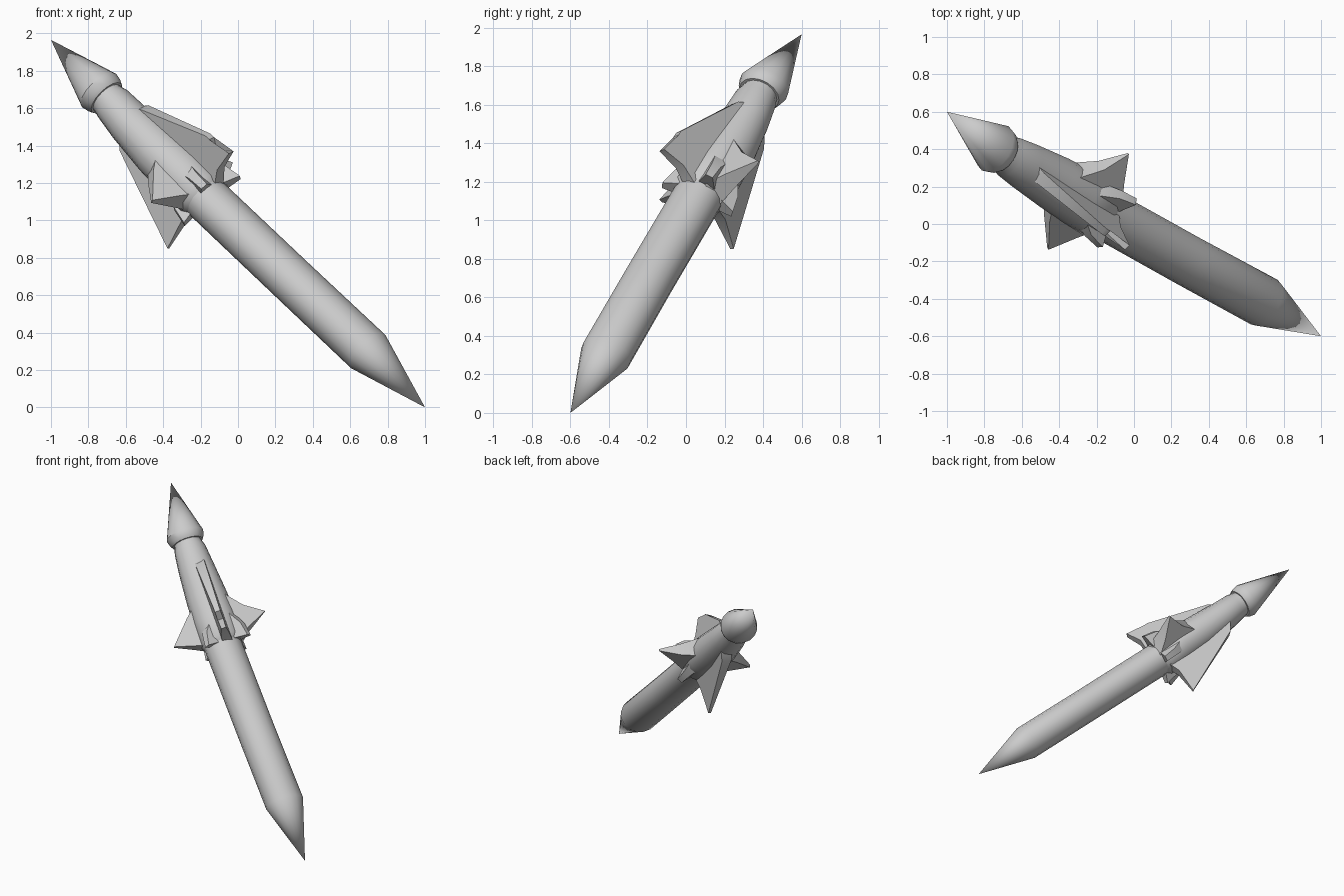
import bpy, bmesh, math
from mathutils import Vector

if "Cube" in bpy.data.objects:
    bpy.data.objects.remove(bpy.data.objects["Cube"])

# Slanted frame: long axis from lower tip to nose tip, plus sideways and upward directions
A, B = Vector((1, -0.6, 0)), Vector((-1, 0.6, 1.965))
D = (B - A).normalized()
S = D.cross(Vector((0, 0, 1))).normalized()
U = S.cross(D).normalized()

grey = bpy.data.materials.new("light grey")
grey.diffuse_color = (0.6, 0.6, 0.6, 1)
grey.use_nodes = True
grey.node_tree.nodes["Principled BSDF"].inputs["Base Color"].default_value = grey.diffuse_color


def pos(t, s, u):
    return A + (B - A) * t + S * s + U * u


def finish(name, bm, angle=35):
    bmesh.ops.recalc_face_normals(bm, faces=bm.faces)
    me = bpy.data.meshes.new(name)
    bm.to_mesh(me)
    bm.free()
    me.materials.append(grey)
    ob = bpy.data.objects.new(name, me)
    bpy.context.collection.objects.link(ob)
    bpy.ops.object.select_all(action='DESELECT')
    ob.select_set(True)
    bpy.context.view_layer.objects.active = ob
    bpy.ops.object.shade_smooth_by_angle(angle=math.radians(angle))


def lathe(name, rings, n=16):
    """Rings of (t, centre s, centre u, radius s, radius u); zero radius makes a tip."""
    bm = bmesh.new()
    loops = []
    for t, cs, cu, rs, ru in rings:
        if rs == 0:
            loops.append([bm.verts.new(pos(t, cs, cu))])
        else:
            loops.append([bm.verts.new(pos(t, cs + rs * math.cos(k * math.tau / n),
                                           cu + ru * math.sin(k * math.tau / n))) for k in range(n)])
    for a, b in zip(loops, loops[1:]):
        for k in range(n):
            j = (k + 1) % n
            quad = [a[k % len(a)], a[j % len(a)], b[j % len(b)], b[k % len(b)]]
            bm.faces.new(list(dict.fromkeys(quad)))
    for end in (loops[0], loops[-1]):
        if len(end) > 2:
            bm.faces.new(end)
    finish(name, bm)


def blade(name, outline, deg, root, tip):
    """Fin from (t, radius) outline, half thickness shrinking from root to tip."""
    a = math.radians(deg)
    ca, sa = math.cos(a), math.sin(a)
    top = max(r for _, r in outline)
    bm = bmesh.new()
    sides = []
    for sign in (-1, 1):
        vs = []
        for t, r in outline:
            h = sign * (root + (tip - root) * r / top)
            vs.append(bm.verts.new(pos(t, r * ca - h * sa, r * sa + h * ca)))
        sides.append(vs)
    n = len(outline)
    for k in range(n):
        j = (k + 1) % n
        bm.faces.new([sides[0][k], sides[0][j], sides[1][j], sides[1][k]])
    caps = [bm.faces.new(v) for v in sides]
    bmesh.ops.triangulate(bm, faces=caps)
    finish(name, bm, 40)


# Long lower shaft with pointed end
lathe("lower_shaft", [(0, 0, 0, 0, 0), (0.152, 0, 0, 0.139, 0.126),
                      (0.35, -0.02, -0.005, 0.137, 0.124), (0.62, -0.04, -0.012, 0.136, 0.123)])

# Swollen upper body, from collar to neck
lathe("upper_body", [(0.572, -0.04, -0.012, 0.13, 0.12), (0.585, -0.035, -0.012, 0.155, 0.145),
                     (0.64, -0.03, -0.012, 0.158, 0.145), (0.70, -0.03, -0.015, 0.15, 0.138),
                     (0.78, -0.033, -0.01, 0.13, 0.118), (0.825, -0.035, 0, 0.115, 0.105),
                     (0.84, -0.035, 0, 0.1, 0.095), (0.862, -0.035, 0, 0.1, 0.095)])

# Nose cone with a short lip
lathe("nose_cone", [(0.842, -0.035, 0, 0.112, 0.108), (0.848, -0.035, 0, 0.125, 0.118),
                    (0.862, -0.035, 0, 0.138, 0.126), (1, 0, 0, 0, 0)])

# Large swept fins above and below
blade("upper_fin", [(0.785, 0.08), (0.772, 0.125), (0.63, 0.31), (0.62, 0.31), (0.606, 0.25),
                    (0.572, 0.338), (0.578, 0.2), (0.565, 0.08)], 112, 0.045, 0.018)
blade("lower_fin", [(0.785, 0.08), (0.763, 0.165), (0.583, 0.386), (0.588, 0.2),
                    (0.575, 0.08)], 272, 0.055, 0.01)

# Thick side spikes
blade("left_spike", [(0.70, 0.08), (0.66, 0.22), (0.607, 0.37), (0.588, 0.22),
                     (0.568, 0.08)], 199, 0.095, 0.01)
blade("right_spike", [(0.69, 0.08), (0.65, 0.19), (0.623, 0.325), (0.592, 0.17),
                      (0.568, 0.08)], 19, 0.09, 0.006)

# Small ragged lobes around the collar
for i, (deg, r) in enumerate([(55, 0.19), (155, 0.22), (235, 0.21), (325, 0.18)]):
    blade("collar_lobe_%d" % (i + 1), [(0.65, 0.09), (0.60, r * 0.9), (0.565, r), (0.572, 0.09)],
          deg, 0.07, 0.02)
